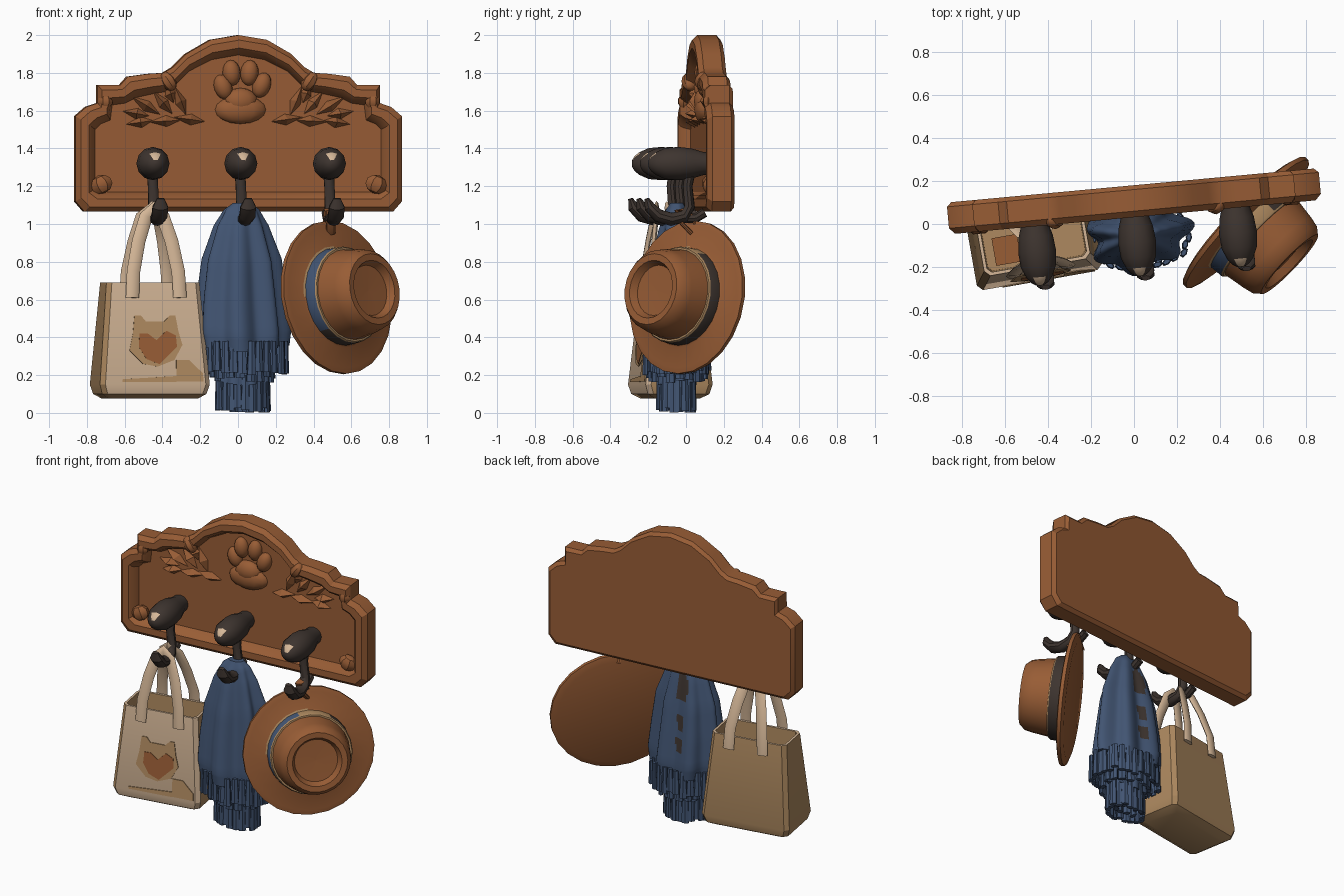
import bpy, bmesh, math, random
from mathutils import Vector, Matrix

if "Cube" in bpy.data.objects:
    bpy.data.objects.remove(bpy.data.objects["Cube"])

random.seed(4)
TAU = math.tau


def material(name, rgb):
    m = bpy.data.materials.new(name)
    m.diffuse_color = (*rgb, 1)
    m.use_nodes = True
    m.node_tree.nodes["Principled BSDF"].inputs["Base Color"].default_value = m.diffuse_color
    return m


WOOD = material("warm brown", (0.315, 0.109, 0.036))
DARK = material("dark iron", (0.048, 0.035, 0.029))
CREAM = material("cream canvas", (0.66, 0.47, 0.31))
TAN = material("tan canvas", (0.42, 0.25, 0.115))
BLUE = material("slate blue", (0.054, 0.09, 0.17))

BOARD = Matrix.Translation((0, 0.105, 0)) @ Matrix.Rotation(math.radians(5.3), 4, 'Z')
BAG = Matrix.Translation((-0.467, -0.083, 0)) @ Matrix.Rotation(math.radians(10), 4, 'Z')
SCARF = Matrix.Translation((0.012, -0.05, 0)) @ Matrix.Rotation(math.radians(5.3), 4, 'Z')


def finish(bm, name, mats, matrix=Matrix(), rule=None, angle=35):
    """Clean the mesh, colour faces by rule(center, normal), make the object."""
    bmesh.ops.remove_doubles(bm, verts=bm.verts, dist=1e-4)
    bmesh.ops.recalc_face_normals(bm, faces=bm.faces)
    bm.normal_update()
    if rule:
        for f in bm.faces:
            f.material_index = rule(f.calc_center_median(), f.normal)
    me = bpy.data.meshes.new(name)
    bm.to_mesh(me)
    bm.free()
    for m in mats:
        me.materials.append(m)
    ob = bpy.data.objects.new(name, me)
    bpy.context.collection.objects.link(ob)
    ob.matrix_world = matrix
    bpy.ops.object.select_all(action='DESELECT')
    ob.select_set(True)
    bpy.context.view_layer.objects.active = ob
    bpy.ops.object.shade_smooth_by_angle(angle=math.radians(angle))
    return ob


def loft(bm, rings):
    """Skin a list of closed rings with equal point counts and cap the ends."""
    vs = [[bm.verts.new(p) for p in r] for r in rings]
    n = len(rings[0])
    for a, b in zip(vs, vs[1:]):
        for i in range(n):
            j = (i + 1) % n
            bm.faces.new((a[i], a[j], b[j], b[i]))
    bm.faces.new(vs[0])
    bm.faces.new(vs[-1])


def circle(rx, ry, z, n):
    return [(rx * math.cos(TAU * i / n), ry * math.sin(TAU * i / n), z) for i in range(n)]


def sweep(bm, path, sizes, ref, n=10):
    """Elliptic tube along a path; sizes holds (in-plane, along ref) radii."""
    pts = [Vector(p) for p in path]
    rings = []
    for i, p in enumerate(pts):
        t = (pts[min(i + 1, len(pts) - 1)] - pts[max(i - 1, 0)]).normalized()
        side = t.cross(Vector(ref)).normalized()
        up = side.cross(t)
        w, h = sizes[i] if isinstance(sizes, list) else sizes
        rings.append([p + side * w * math.cos(TAU * k / n) + up * h * math.sin(TAU * k / n) for k in range(n)])
    loft(bm, rings)


def blob(bm, loc, scale, tilt=0, u=12, v=8):
    m = Matrix.Translation(loc) @ Matrix.Rotation(tilt, 4, 'Y') @ Matrix.Diagonal((*scale, 1))
    bmesh.ops.create_uvsphere(bm, u_segments=u, v_segments=v, radius=1, matrix=m)


# Back board: moulded frame lofted between outer and inner outlines
outer = [(0, 1.065), (.82, 1.065), (.868, 1.12), (.868, 1.57), (.81, 1.62), (.75, 1.64), (.75, 1.735), (.63, 1.735),
         (.59, 1.78), (.48, 1.795), (.40, 1.80), (.35, 1.83), (.28, 1.90), (.15, 1.975), (0, 2.0)]
inner = [(0, 1.17), (.72, 1.17), (.76, 1.19), (.76, 1.50), (.73, 1.53), (.68, 1.55), (.67, 1.63), (.60, 1.64),
         (.54, 1.67), (.45, 1.69), (.39, 1.70), (.34, 1.73), (.26, 1.81), (.14, 1.87), (0, 1.895)]


def full(half):
    return half + [(-x, z) for x, z in half[-2:0:-1]]


pairs = list(zip(full(outer), full(inner)))
section = [(.2, .075), (0, .055), (0, -.045), (.25, -.073), (.65, -.073), (.85, -.05), (1, -.01)]
bm = bmesh.new()
loft(bm, [[(o[0] + (i[0] - o[0]) * t, y, o[1] + (i[1] - o[1]) * t) for o, i in pairs] for t, y in section])
finish(bm, "back_board", [WOOD], BOARD, angle=28)

# Carved paw
bm = bmesh.new()
blob(bm, (.012, -.012, 1.605), (.135, .05, .075))
blob(bm, (.012, -.012, 1.65), (.09, .052, .07))
for x, z, tilt in ((-.08, 1.725, -.35), (-.035, 1.80, -.1), (.06, 1.80, .1), (.125, 1.735, .35)):
    blob(bm, (x, -.012, z), (.048, .045, .068), tilt)
finish(bm, "carved_paw", [WOOD], BOARD)

# Carved leaves, mirrored left and right
bm = bmesh.new()
leaves = [(.27, 1.56, 68, .20), (.34, 1.57, 50, .19), (.40, 1.57, 32, .22), (.46, 1.57, 10, .17),
          (.44, 1.55, -8, .17), (.29, 1.55, -3, .2), (.16, 1.54, 8, .2), (.34, 1.63, 70, .13)]
for s in (1, -1):
    for x, z, ang, ln in leaves:
        d = Vector((math.cos(math.radians(ang)), 0, math.sin(math.radians(ang))))
        p = Vector((-d.z, 0, d.x)) * .036
        b = Vector((x, 0, z))
        rim = [b, b + d * ln * .45 - p, b + d * ln, b + d * ln * .45 + p]
        rim = [bm.verts.new((q.x * s, 0, q.z)) for q in rim]
        c = b + d * ln * .5
        top = bm.verts.new((c.x * s, -.06, c.z))
        bm.faces.new(rim)
        for i in range(4):
            bm.faces.new((rim[i], rim[(i + 1) % 4], top))
finish(bm, "carved_leaves", [WOOD], BOARD, angle=20)

# Corner rosettes and arch bosses
bm = bmesh.new()
for s in (1, -1):
    blob(bm, (.73 * s, -.045, 1.21), (.06, .045, .05), .4 * s, 7, 5)
    blob(bm, (.71 * s, -.05, 1.65), (.04, .035, .04), 0, 7, 5)
    blob(bm, (.375 * s, -.05, 1.755), (.04, .045, .055), .6 * s, 8, 6)
finish(bm, "frame_bosses", [WOOD], BOARD)

# Three iron hooks: bulging knob, stem and upturned cup
knob = [(0, .055), (-.06, .062), (-.12, .08), (-.19, .088), (-.26, .082), (-.31, .06), (-.335, .04), (-.347, .02),
        (-.35, .001)]
for hx, side in ((-.47, "left"), (-.003, "middle"), (.468, "right")):
    bm = bmesh.new()
    loft(bm, [[(hx + r * math.cos(TAU * k / 12), y, 1.32 + r * math.sin(TAU * k / 12)) for k in range(12)]
              for y, r in knob])
    finish(bm, side + "_knob", [DARK, CREAM], BOARD,
           lambda c, n: int(-.344 < c.y < -.315 and c.z > 1.34 and abs(c.x - hx) < .018))
    bm = bmesh.new()
    path = [(hx, -.12, 1.31), (hx + .005, -.14, 1.2), (hx + .01, -.13, 1.09), (hx + .015, -.16, 1.04),
            (hx + .02, -.23, 1.025), (hx + .025, -.3, 1.045), (hx + .025, -.345, 1.09), (hx + .025, -.36, 1.135)]
    sweep(bm, path, [(.03, .03), (.025, .028), (.028, .03), (.032, .036), (.035, .04), (.035, .044), (.03, .043),
                     (.012, .02)], (1, 0, 0))
    # foot of the stem reaching back to the board
    sweep(bm, [(hx, -.05, 1.06), (hx, -.1, 1.03), (hx + .01, -.18, 1.03)], (.025, .028), (1, 0, 0), 8)
    finish(bm, side + "_hook", [DARK], BOARD)


# Tote bag: open tapered body with chamfered corners
def rect(hx, hy, z, c=.025):
    q = [(hx, hy - c), (hx - c, hy), (c - hx, hy), (-hx, hy - c), (-hx, c - hy), (c - hx, -hy), (hx - c, -hy), (hx, c - hy)]
    return [(x, y, z) for x, y in q]


def bag_rule(c, n):
    rim = n.z > .9 and c.z > .68
    front = n.y < -.6 and c.y < -.11 and n.x > -.4
    return int(rim or front)


bm = bmesh.new()
loft(bm, [rect(.24, .12, .075), rect(.28, .165, .1), rect(.295, .18, .15), rect(.25, .12, .69), rect(.235, .105, .69, .02),
          rect(.23, .10, .45, .02)])
finish(bm, "bag_body", [TAN, CREAM], BAG, bag_rule, 30)

# Bag straps: front pair and slightly narrower back pair
bm = bmesh.new()
for k, ys in ((1, (-.138, -.128, -.105, -.085, -.075)), (.88, (.138, .128, .08, .03, -.02))):
    half = [(-.118 * k, ys[0], .61), (-.11 * k, ys[1], .75), (-.078 * k, ys[2], .91), (-.035, ys[3], 1.04),
            (.01, ys[4], 1.085)]
    sweep(bm, half + [(.02 - x, y, z) for x, y, z in half[-2::-1]], (.036, .013), (0, 1, 0), 8)
finish(bm, "bag_straps", [CREAM], BAG, angle=50)


# Painted patches lying on the sloping bag front
def patch(name, outline, mat, lift):
    bm = bmesh.new()
    loft(bm, [[(x - .028, -.18 + (z - .15) * .1111 - d, z) for x, z in outline] for d in (.001, lift)])
    finish(bm, name, [mat], BAG, angle=10)


patch("animal_patch", [(-.08, .515), (-.045, .515), (-.02, .485), (.08, .485), (.11, .515), (.14, .515), (.155, .43),
                       (.175, .36), (.13, .28), (.04, .245), (-.04, .26), (-.11, .33), (-.09, .42)], TAN, .006)
patch("heart_patch", [(-.055, .42), (-.01, .42), (.035, .385), (.09, .435), (.14, .41), (.145, .35), (.05, .258),
                      (-.02, .285), (-.06, .35)], WOOD, .009)
patch("corner_patch", [(.14, .28), (.21, .28), (.24, .25), (.282, .21), (.285, .165), (.14, .165)], TAN, .006)
patch("hem_patch", [(-.15, .163), (.139, .163), (.139, .195), (-.15, .178)], TAN, .006)

# Patch on the bag lining
bm = bmesh.new()
loft(bm, [[(x, y, z) for x, y in ((-.19, -.08), (-.07, -.08), (-.07, .05), (-.19, .05))] for z in (.451, .458)])
finish(bm, "lining_patch", [WOOD], BAG)


# Scarf: gathered, folded skirts with tasselled hems
def skirt(bm, rows, folds, n=80, steps=4):
    fine = [[a + (b - a) * k / steps for a, b in zip(r, q)] for r, q in zip(rows, rows[1:]) for k in range(steps)]
    rings = []
    for z, rx, ry, depth, cx in fine + [rows[-1]]:
        ring = []
        for i in range(n):
            a = TAU * i / n
            k = 1 + depth * math.sin(folds * a + .6) + depth * .5 * math.sin(3 * a + 1)
            ring.append((cx + rx * k * math.cos(a), ry * k * math.sin(a), z + depth * .15 * math.cos(2 * a)))
        rings.append(ring)
    loft(bm, rings)


def fringe(bm, rx, ry, z0, z1, n, cx, wide=.022):
    for i in range(n):
        a = TAU * i / n
        k = 1 + random.uniform(-.1, .03)
        m = Matrix.Translation((cx + rx * k * math.cos(a), ry * k * math.sin(a), 0)) @ Matrix.Rotation(a, 4, 'Z')
        end = z1 + random.uniform(0, .03)
        loft(bm, [[m @ Vector(p) for p in circle(w * .7, w * 1.2, z, 6)]
                  for z, w in ((z0, wide * .7), ((z0 + end) / 2, wide * .85), (end, wide))])


def scarf_rule(c, n):
    spots = ((.91, .042, .1), (.69, .035, .04), (.54, .035, .04))
    return int(c.y > .03 and any(((c.x + .005) / w) ** 2 + ((c.z - z) / h) ** 2 < 1 for z, w, h in spots))


bm = bmesh.new()
skirt(bm, [(1.11, .05, .035, 0, .01), (1.07, .09, .06, .05, .005), (.98, .135, .085, .09, 0), (.8, .19, .12, .12, 0),
           (.6, .215, .145, .12, 0), (.42, .23, .165, .12, .005), (.34, .22, .16, .11, .01)], 7)
skirt(bm, [(.45, .12, .09, .04, .01), (.16, .145, .10, .08, .015)], 9)
finish(bm, "scarf_cloth", [BLUE, DARK], SCARF, scarf_rule, 40)
bm = bmesh.new()
fringe(bm, .23, .17, .38, .2, 30, .02)
fringe(bm, .165, .15, .34, .16, 18, .015)
fringe(bm, .138, .095, .2, 0, 20, .018)
fringe(bm, .07, .05, .2, .02, 8, .015)
finish(bm, "scarf_fringe", [BLUE], SCARF)

# Hat: turned brim, two-tone band and dented crown
axis = Vector((.69, -.66, .15)).normalized()
u = Vector((.66, .69, 0)).normalized()
HAT = Matrix((u, axis.cross(u), axis)).transposed().to_4x4()
HAT.translation = (.515, .012, .61)
profile = [(.001, -.015), (.37, -.018), (.41, -.004), (.41, .018), (.38, .026), (.272, .03), (.262, .036), (.258, .1),
           (.252, .108), (.242, .108), (.226, .215), (.215, .262), (.19, .292), (.155, .29), (.135, .25), (.001, .245)]


def hat_rule(c, n):
    r = math.hypot(c.x, c.y)
    if .24 < r < .262 and .04 < c.z < .101:
        if c.y > .2 and -.04 < c.x < .15:
            return 3
        return 2 if c.x > 0 or c.y < -.2 else 1
    if .255 < r < .272 and .03 < c.z < .036:
        return 3 if c.x < 0 and c.y > 0 else 0
    return 3 if .235 < r < .262 and .101 < c.z < .109 else 0


bm = bmesh.new()
loft(bm, [circle(r, r, d, 24) for r, d in profile])
finish(bm, "hat", [WOOD, BLUE, DARK, TAN], HAT, hat_rule, 40)

# Loop holding the hat on its hook
bm = bmesh.new()
sweep(bm, [(.47, .06, .96), (.475, .04, 1.03), (.48, 0, 1.075), (.485, -.05, 1.07), (.49, -.02, 1.0), (.49, .03, .95)],
      (.012, .025), (1, 0, 0), 8)
finish(bm, "hat_loop", [WOOD])
